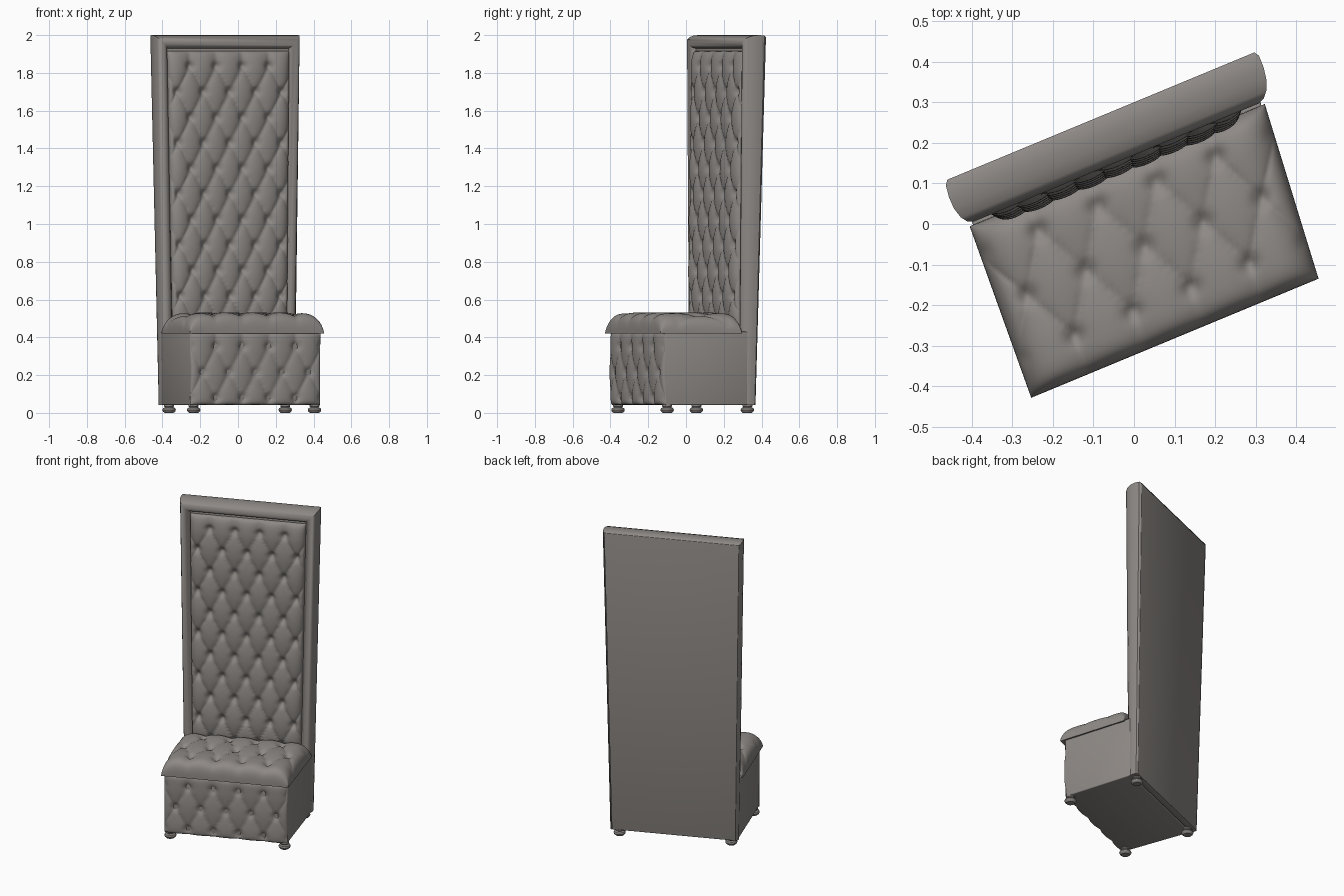
import bpy, bmesh, math
from mathutils import Vector

if "Cube" in bpy.data.objects:
    bpy.data.objects.remove(bpy.data.objects["Cube"])

leather = bpy.data.materials.new("warm grey leather")
leather.diffuse_color = (0.27, 0.25, 0.235, 1)
leather.use_nodes = True
leather.node_tree.nodes["Principled BSDF"].inputs["Base Color"].default_value = leather.diffuse_color

# The chair stands turned and slightly skewed: U runs across it, V runs to its back
U = Vector((0.924, 0.383, 0))
V = Vector((-0.316, 0.949, 0))
C = Vector((0.007, 0, 0))


def world(u, v, z):
    return C + U * u + V * v + Vector((0, 0, z))


def finish(name, bm, angle=35):
    bmesh.ops.recalc_face_normals(bm, faces=bm.faces)
    me = bpy.data.meshes.new(name)
    bm.to_mesh(me)
    bm.free()
    ob = bpy.data.objects.new(name, me)
    bpy.context.collection.objects.link(ob)
    me.materials.append(leather)
    bpy.ops.object.select_all(action='DESELECT')
    ob.select_set(True)
    bpy.context.view_layer.objects.active = ob
    bpy.ops.object.shade_smooth_by_angle(angle=math.radians(angle))
    return ob


def hull_box(name, bottom, top, bevel):
    """Box from four bottom and four top (u, v, z) corners."""
    bm = bmesh.new()
    lo = [bm.verts.new(world(*p)) for p in bottom]
    hi = [bm.verts.new(world(*p)) for p in top]
    bm.faces.new(lo)
    bm.faces.new(hi)
    for i in range(4):
        j = (i + 1) % 4
        bm.faces.new((lo[i], lo[j], hi[j], hi[i]))
    if bevel:
        bmesh.ops.bevel(bm, geom=bm.edges[:], offset=bevel, segments=3,
                        profile=0.5, affect='EDGES')
    return finish(name, bm)


def tufted(name, ha, hb, b0, sx, rz, rows, height, depth, power, na, nb, place):
    """Deep-buttoned cushion: domed grid with a diamond lattice of creases."""
    bm = bmesh.new()
    grid = []
    for j in range(nb + 1):
        t = math.sin(math.pi * (j / nb - 0.5))
        row = []
        for i in range(na + 1):
            s = math.sin(math.pi * (i / na - 0.5))
            a, b = s * ha, t * hb
            dome = max(0, (1 - abs(s) ** power) * (1 - abs(t) ** power)) ** 0.35
            # lattice, continued as straight pleats beyond the last button row
            bc = max(-rows * rz, min(rows * rz, b - b0))
            p, q = a / sx + bc / (2 * rz), a / sx - bc / (2 * rz)
            crease = 1 - abs(math.sin(math.pi * p) * math.sin(math.pi * q)) ** 0.4
            k = round((b - b0) / rz)
            k = max(-rows, min(rows, k))
            shift = 0.5 * (k % 2)
            da = a - (round(a / sx - shift) + shift) * sx
            db = b - b0 - k * rz
            button = math.exp(-(da * da + db * db) / 0.022 ** 2)
            h = dome * (height - depth * (0.5 * crease + 0.5 * button))
            row.append(bm.verts.new(world(*place(a, b, h))))
        grid.append(row)
    for j in range(nb):
        for i in range(na):
            bm.faces.new((grid[j][i], grid[j][i + 1], grid[j + 1][i + 1], grid[j + 1][i]))
    # flat underside
    rim = (grid[0] + [r[-1] for r in grid[1:]] + grid[-1][-2::-1]
           + [r[0] for r in grid[-2:0:-1]])
    bm.faces.new(rim)
    return finish(name, bm, 80)


# Backrest widens and thickens towards the top
def half(z):
    return 0.385 + 0.035 * z / 2


def rear(z):
    return 0.235 + 0.046 * z / 2


FRONT, Z0 = 0.160, 0.042

# Padded frame: one profile (inset, depth fraction) mitred round three sides
profile = [(0.010, 1.0), (0.002, 0.9), (0, 0.65), (0.003, 0.4), (0.012, 0.18),
           (0.024, 0.05), (0.038, 0.0), (0.054, 0.04), (0.066, 0.16),
           (0.073, 0.35), (0.074, 0.6)]
bm = bmesh.new()
rings = []
for d, f in profile:
    ring = []
    for side, z in ((-1, Z0), (-1, 2 - d), (1, 2 - d), (1, Z0)):
        v = FRONT + f * (rear(z) - FRONT)
        ring.append(bm.verts.new(world(side * (half(z) - d), v, z)))
    rings.append(ring)
for r0, r1 in zip(rings, rings[1:]):
    for i in range(3):
        bm.faces.new((r0[i], r0[i + 1], r1[i + 1], r1[i]))
for i in (0, 3):
    bm.faces.new([r[i] for r in rings])
finish("back_frame", bm)


# Plain rear panel closing the backrest
def slab(z, inset):
    h = half(z) - inset
    return [(-h, 0.195, z), (h, 0.195, z), (h, rear(z), z), (-h, rear(z), z)]


hull_box("back_panel", slab(Z0, 0.012), slab(1.988, 0.012), 0.003)


# Buttoned backrest cushion, leaning with the back
def place_back(a, b, h):
    z = 1.19 + b
    return (a * (half(z) / 0.42), 0.196 - 0.035 * (1 - z / 2) - h, z)


tufted("back_cushion", 0.350, 0.725, -0.03, 0.152, 0.135, 5,
       0.046, 0.04, 14, 90, 190, place_back)

# Seat base box
hull_box("seat_base",
         [(-0.37, -0.268, Z0), (0.37, -0.268, Z0), (0.382, 0.19, Z0), (-0.382, 0.19, Z0)],
         [(-0.374, -0.27, 0.43), (0.374, -0.27, 0.43), (0.386, 0.19, 0.43), (-0.386, 0.19, 0.43)],
         0.006)

# Buttoned front of the base
tufted("base_front_cushion", 0.372, 0.19, -0.018, 0.152, 0.135, 1,
       0.028, 0.03, 14, 90, 60,
       lambda a, b, h: (a, -0.262 - h, 0.233 + b))

# Buttoned seat lid, slightly wider at the rear
tufted("seat_lid", 0.385, 0.225, 0.012, 0.155, 0.137, 1,
       0.112, 0.034, 9, 100, 80,
       lambda a, b, h: (a * (1.01 + 0.06 * b), b - 0.072, 0.42 + h))

# Bun feet, turned profile of (radius, height)
foot = [(0.0, 0.0), (0.024, 0.0), (0.033, 0.008), (0.036, 0.016), (0.032, 0.025),
        (0.022, 0.03), (0.026, 0.035), (0.026, 0.046), (0.0, 0.046)]
for name, x, y in (("front_left_foot", -0.235, -0.36), ("front_right_foot", 0.405, -0.10),
                   ("rear_left_foot", -0.365, 0.055), ("rear_right_foot", 0.25, 0.325)):
    bm = bmesh.new()
    vs = [bm.verts.new((x + r, y, z)) for r, z in foot]
    es = [bm.edges.new(pair) for pair in zip(vs, vs[1:])]
    bmesh.ops.spin(bm, geom=vs + es, cent=(x, y, 0), axis=(0, 0, 1),
                   angle=2 * math.pi, steps=24)
    bmesh.ops.remove_doubles(bm, verts=bm.verts[:], dist=0.0003)
    finish(name, bm)
